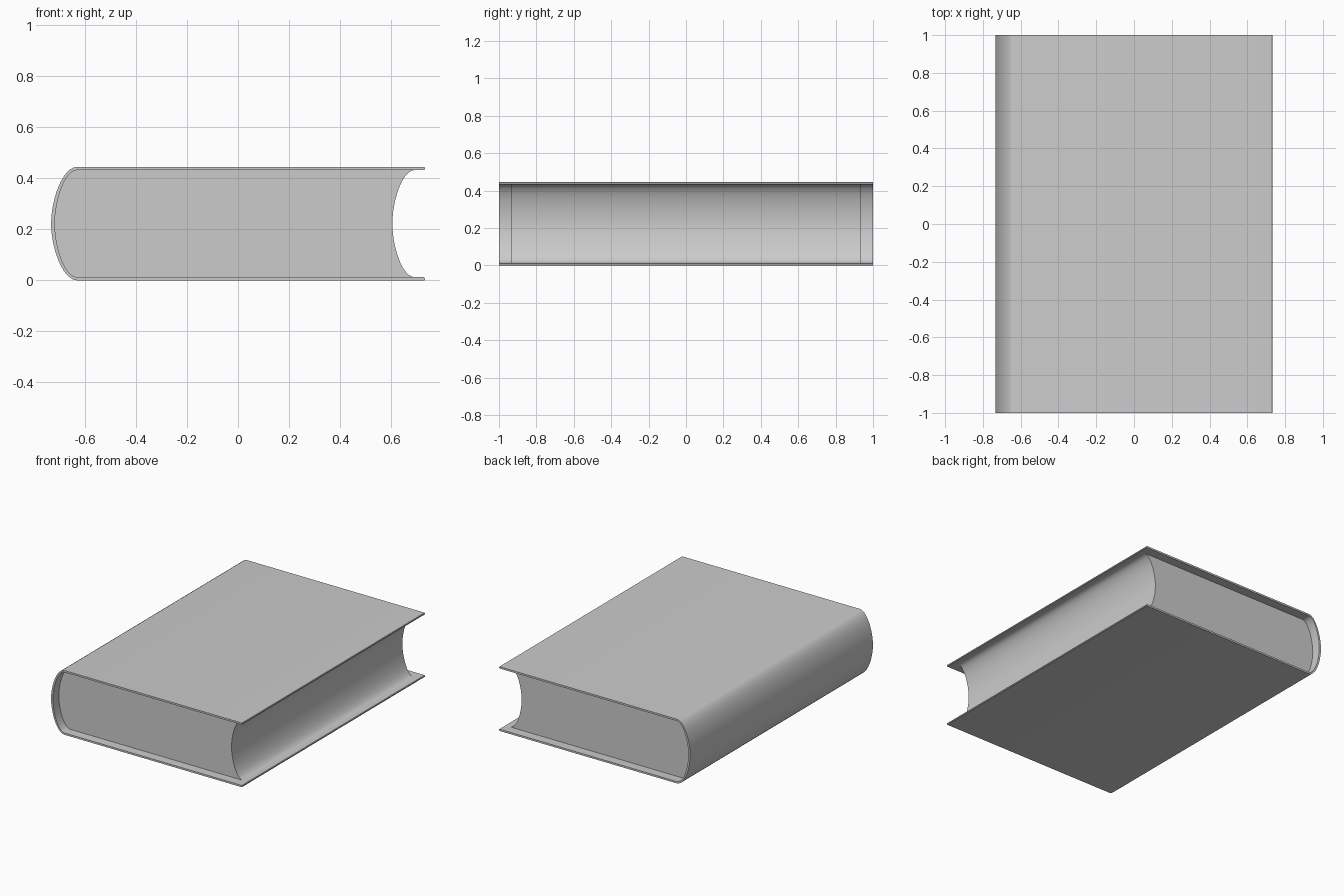
import bpy
import bmesh
import math

cube = bpy.data.objects.get("Cube")
if cube:
    bpy.data.objects.remove(cube, do_unlink=True)

HEIGHT = 0.445        # closed thickness of the book
BOARD = 0.0125        # thickness of the cover boards
EDGE = 0.7325         # fore edge of the boards
FLAT = -0.63          # where the boards turn into the spine
STEPS = 12

grey = bpy.data.materials.new("plain grey")
grey.use_nodes = True
colour = (0.6, 0.6, 0.6, 1)
grey.diffuse_color = colour
grey.node_tree.nodes["Principled BSDF"].inputs["Base Color"].default_value = colour


def spine_curve(x_mid, z_low, shift=0.0):
    """Rounded spine line from bottom to top, mirrored about mid height."""
    middle = HEIGHT / 2
    bulge = x_mid - FLAT
    controls = [(FLAT, z_low), (FLAT + 0.57 * bulge, z_low),
                (x_mid, z_low + 0.58 * (middle - z_low)), (x_mid, middle)]
    half = []
    for i in range(STEPS + 1):
        t = i / STEPS
        weights = [math.comb(3, k) * t**k * (1 - t)**(3 - k) for k in range(4)]
        half.append((shift + sum(w * c[0] for w, c in zip(weights, controls)),
                     sum(w * c[1] for w, c in zip(weights, controls))))
    return half + [(x, HEIGHT - z) for x, z in reversed(half[:-1])]


def extrude_profile(name, profile, half_length):
    """Solid made by sweeping an x-z outline along y."""
    bm = bmesh.new()
    face = bm.faces.new([bm.verts.new((x, -half_length, z)) for x, z in profile])
    swept = bmesh.ops.extrude_face_region(bm, geom=[face], use_keep_orig=True)
    moved = [v for v in swept["geom"] if isinstance(v, bmesh.types.BMVert)]
    bmesh.ops.translate(bm, verts=moved, vec=(0, 2 * half_length, 0))
    bmesh.ops.recalc_face_normals(bm, faces=bm.faces)
    mesh = bpy.data.meshes.new(name)
    bm.to_mesh(mesh)
    bm.free()
    mesh.materials.append(grey)
    obj = bpy.data.objects.new(name, mesh)
    bpy.context.collection.objects.link(obj)
    bpy.ops.object.select_all(action="DESELECT")
    obj.select_set(True)
    bpy.context.view_layer.objects.active = obj
    bpy.ops.object.shade_smooth_by_angle(angle=math.radians(35))
    return obj


# Cover: two boards joined by the rounded spine, with softened fore edges
outer = spine_curve(-EDGE, 0)
inner = spine_curve(-EDGE + 0.0145, BOARD)
soft = 0.003
lower_edge = [(EDGE - soft, BOARD), (EDGE, BOARD - soft), (EDGE, soft), (EDGE - soft, 0)]
upper_edge = [(x, HEIGHT - z) for x, z in reversed(lower_edge)]
extrude_profile("cover", outer + upper_edge + inner[::-1] + lower_edge, 1.0)

# Page block: fits the spine, and its fore edge is hollowed by the same curve
fore_edge = spine_curve(-EDGE + 0.0145, BOARD, shift=1.323)
extrude_profile("page_block", inner + fore_edge[::-1], 0.935)
